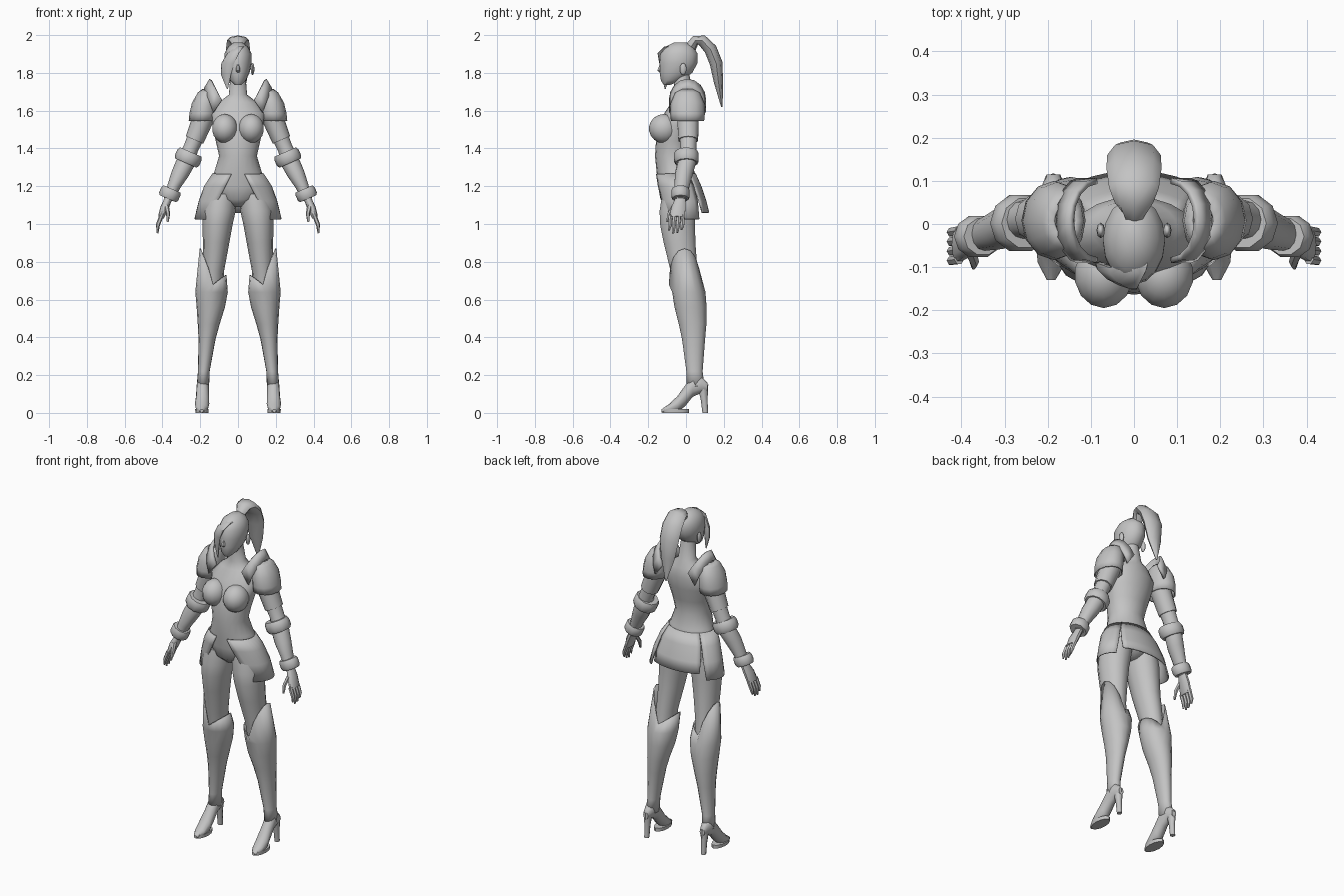
import bpy, bmesh, math
from mathutils import Vector

mat = bpy.data.materials.new("plain grey")
mat.diffuse_color = (0.55, 0.55, 0.55, 1)
X, Y, Z = Vector((1, 0, 0)), Vector((0, 1, 0)), Vector((0, 0, 1))


def finish(name, bm, mirror=False, thick=0):
    bmesh.ops.recalc_face_normals(bm, faces=bm.faces)
    me = bpy.data.meshes.new(name)
    bm.to_mesh(me)
    bm.free()
    me.materials.append(mat)
    ob = bpy.data.objects.new(name, me)
    bpy.context.collection.objects.link(ob)
    if thick:
        m = ob.modifiers.new("thickness", 'SOLIDIFY')
        m.thickness, m.offset = thick, 0
    if mirror:
        ob.modifiers.new("mirror", 'MIRROR')
    return ob


def skin(bm, rows, closed):
    """Quads between successive rows of vertices."""
    for a, b in zip(rows, rows[1:]):
        n = len(a)
        for i in range(n if closed else n - 1):
            j = (i + 1) % n
            bm.faces.new((a[i], a[j], b[j], b[i]))


def loft(name, rings, u=X, v=Y, n=12, mirror=False, caps=True, rim=None, thick=0):
    """Rings are (x, y, z, radius along u, radius along v)."""
    bm = bmesh.new()
    rows = []
    for k, (x, y, z, a, b) in enumerate(rings):
        row = []
        for i in range(n):
            t = math.tau * i / n
            p = Vector((x, y, z)) + u * a * math.cos(t) + v * b * math.sin(t)
            if rim and k == 0:
                p.z = rim(math.cos(t))
            row.append(bm.verts.new(p))
        rows.append(row)
    skin(bm, rows, True)
    if caps:
        bm.faces.new(rows[0])
        bm.faces.new(rows[-1])
    return finish(name, bm, mirror, thick)


def panel(name, rings, spans, n=10, mirror=False):
    """Open curved sheet; each ring has its own angle span in degrees."""
    bm = bmesh.new()
    rows = []
    for (z, cy, rx, ry), (a0, a1) in zip(rings, spans):
        row = []
        for i in range(n + 1):
            t = math.radians(a0 + (a1 - a0) * i / n)
            row.append(bm.verts.new((rx * math.cos(t), cy + ry * math.sin(t), z)))
        rows.append(row)
    skin(bm, rows, False)
    return finish(name, bm, mirror, 0.007)


def ball(name, c, r, mirror=False, seg=14):
    bm = bmesh.new()
    bmesh.ops.create_uvsphere(bm, u_segments=seg, v_segments=seg // 2 + 2, radius=1)
    for vert in bm.verts:
        vert.co = Vector([c[i] + r[i] * vert.co[i] for i in range(3)])
    return finish(name, bm, mirror)


# torso and neck
loft("torso", [
    (0, -.04, 1.09, .03, .05), (0, -.04, 1.13, .11, .095), (0, -.04, 1.2, .16, .108),
    (0, -.056, 1.28, .124, .1), (0, -.07, 1.36, .1, .094), (0, -.062, 1.44, .118, .097),
    (0, -.043, 1.52, .135, .1), (0, -.025, 1.59, .145, .088), (0, -.01, 1.645, .1, .066),
    (0, -.01, 1.685, .048, .048), (0, -.025, 1.79, .04, .043)], n=20)
ball("bust", (.07, -.118, 1.505), (.069, .078, .077), True)

# head, nose and ears
loft("head", [
    (0, -.1, 1.737, .018, .018), (0, -.078, 1.76, .042, .055), (0, -.053, 1.8, .061, .086),
    (0, -.04, 1.85, .072, .1), (0, -.037, 1.9, .072, .099), (0, -.035, 1.937, .055, .076),
    (0, -.03, 1.962, .022, .032)], n=16)
loft("nose", [(0, -.132, 1.85, .006, .006), (0, -.14, 1.812, .012, .014),
              (0, -.133, 1.803, .009, .008)], n=6)
ball("ear", (.077, -.015, 1.82), (.01, .018, .032), True, 8)

# hair sweeping over one side of the face
w = Vector((.8, -.6, 0))
loft("fringe", [
    (.012, -.095, 1.94, .02, .02), (-.025, -.125, 1.905, .04, .016),
    (-.055, -.115, 1.85, .042, .015), (-.064, -.108, 1.79, .033, .012),
    (-.056, -.11, 1.715, .003, .003)], u=w, v=Vector((.6, .8, 0)), n=8)

# ponytail rising from the crown and hanging behind
tail = [(.025, 1.935, .025, .03), (.05, 1.972, .045, .026), (.085, 1.972, .058, .03),
        (.13, 1.925, .064, .034), (.16, 1.85, .062, .034), (.172, 1.75, .045, .024),
        (.19, 1.62, .004, .004)]
bm = bmesh.new()
rows = []
for k, (y, z, a, b) in enumerate(tail):
    q, r = tail[max(k - 1, 0)], tail[min(k + 1, len(tail) - 1)]
    d = Vector((0, r[0] - q[0], r[1] - q[1])).normalized()
    side = d.cross(X)
    rows.append([bm.verts.new(Vector((0, y, z)) + X * a * math.cos(math.tau * i / 8)
                              + side * b * math.sin(math.tau * i / 8)) for i in range(8)])
skin(bm, rows, True)
bm.faces.new(rows[0])
bm.faces.new(rows[-1])
finish("ponytail", bm)

# shoulder armour: dome and standing collar plate
loft("shoulder_dome", [
    (.16, .008, 1.712, .025, .03), (.165, .008, 1.693, .045, .062), (.178, .008, 1.64, .062, .085),
    (.185, .008, 1.585, .068, .088), (.188, .008, 1.545, .069, .084)],
    n=12, mirror=True, caps=False, thick=.008)
bm = bmesh.new()
rows = [[], []]
for i in range(9):
    a = math.pi * i / 8
    y, h = .008 + .092 * math.cos(a), math.sin(a)
    rows[0].append(bm.verts.new((.085 + .06 * h, y, 1.655 + .11 * h)))
    rows[1].append(bm.verts.new((.13 + .045 * h, y, 1.59 + .125 * h)))
skin(bm, rows, False)
finish("collar_plate", bm, True, .014)

# arms, sleeves and bands follow the slanted arm axis
d = Vector((.4, 0, -.917))
across = Vector((.917, 0, .4))


def band(name, c, ra, rb, half):
    rings = []
    for s, f in ((-1, .88), (-.5, 1), (.5, 1), (1, .88)):
        p = Vector(c) + d * half * s
        rings.append((*p, ra * f, rb * f))
    loft(name, rings, across, Y, 10, True)


loft("arm", [
    (.16, .01, 1.61, .055, .06), (.215, .012, 1.48, .045, .047), (.25, .012, 1.4, .04, .043),
    (.275, .005, 1.33, .05, .05), (.305, -.01, 1.27, .046, .048), (.335, -.02, 1.21, .036, .041),
    (.37, -.03, 1.13, .025, .034)], across, Y, 12, True)
loft("sleeve", [(.18, .01, 1.57, .058, .06), (.23, .012, 1.445, .05, .055)], across, Y, 10, True)
band("elbow_band", (.263, .002, 1.352), .07, .068, .032)
band("wrist_cuff", (.361, -.029, 1.16), .055, .05, .028)

# hands
loft("palm", [(.37, -.03, 1.13, .02, .03), (.39, -.04, 1.085, .022, .04),
              (.408, -.048, 1.035, .016, .042)], across, Y, 10, True)
for i in range(4):
    y, drop = -.016 - .022 * i, (.015, 0, -.004, .012)[i]
    loft("finger_%d" % (i + 1), [
        (.405, y, 1.045, .012, .012), (.424, y - .003, .995, .011, .011),
        (.426, y - .008, .955 + drop, .005, .006)], across, Y, 6, True)
loft("thumb", [(.38, -.06, 1.1, .014, .016), (.37, -.088, 1.055, .011, .012),
               (.372, -.1, 1.01, .005, .006)], n=6, mirror=True)

# skirt panels
hem = [(1.265, -.055, .134, .104), (1.2, -.038, .176, .116),
       (1.12, -.02, .205, .125), (1.025, -.01, .228, .13)]
panel("side_skirt", hem, [(-75, 42), (-68, 42), (-58, 40), (-48, 37)], mirror=True)
back = hem[:3] + [(1.06, -.008, .219, .128)]
panel("back_skirt", back, [(42, 138), (43, 137), (45, 135), (47, 133)])

# thighs
loft("thigh", [
    (.085, -.038, 1.16, .08, .09), (.1, -.045, 1.07, .088, .097), (.108, -.045, 1, .08, .095),
    (.116, -.034, .9, .07, .086), (.13, -.01, .75, .056, .073), (.135, .005, .64, .055, .07)],
    n=14, mirror=True)

# boots with a tall outer cuff
loft("boot", [
    (.132, -.008, .7, .068, .08),
    (.14, .015, .64, .083, .085), (.144, .024, .56, .072, .082), (.155, .035, .47, .055, .07),
    (.164, .04, .39, .042, .058), (.181, .045, .22, .028, .04), (.186, .05, .14, .03, .045)],
    n=16, mirror=True, caps=False, thick=.006,
    rim=lambda c: .68 + (.19 * c ** .8 if c > 0 else .05 * -c))

# shoes and heels
loft("shoe", [
    (.187, .115, .135, .016, .022), (.187, .08, .15, .03, .045), (.187, .035, .14, .033, .055),
    (.188, -.005, .09, .034, .055), (.19, -.045, .047, .038, .042), (.191, -.09, .024, .032, .022),
    (.192, -.13, .011, .01, .008)], X, Z, 12, True)
loft("heel", [(.187, .088, .15, .024, .03), (.188, .096, .07, .016, .018),
              (.188, .102, 0, .014, .015)], n=8, mirror=True)
loft("sole", [(.191, -.055, 0, .034, .07), (.191, -.055, .02, .036, .07)], n=12, mirror=True)

# smooth shading with crisp armour edges
bpy.ops.object.select_all(action='SELECT')
bpy.context.view_layer.objects.active = bpy.data.objects["torso"]
bpy.ops.object.shade_smooth_by_angle(angle=math.radians(50))
